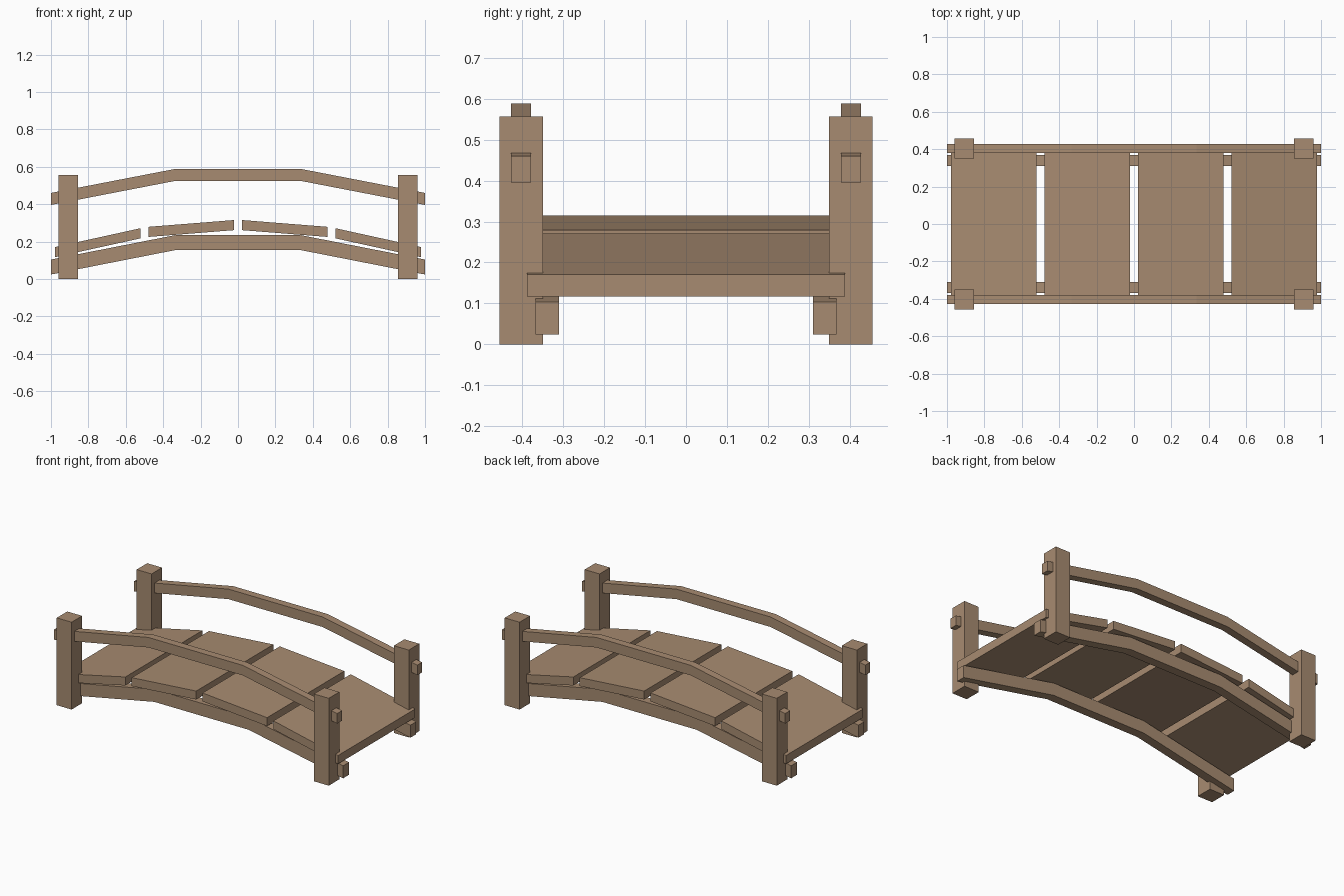
import bpy

if "Cube" in bpy.data.objects:
    bpy.data.objects.remove(bpy.data.objects["Cube"])

wood = bpy.data.materials.new("light brown wood")
wood.diffuse_color = (0.39, 0.26, 0.165, 1.0)
wood.use_nodes = True
wood.node_tree.nodes["Principled BSDF"].inputs["Base Color"].default_value = wood.diffuse_color


def extrude(name, profile, y0, y1):
    """Solid from a closed (x, z) profile, counter-clockwise seen from the front."""
    n = len(profile)
    verts = [(x, y, z) for y in (y0, y1) for x, z in profile]
    faces = [list(range(n)), list(range(2 * n - 1, n - 1, -1))]
    faces += [[(i + 1) % n, i, n + i, n + (i + 1) % n] for i in range(n)]
    mesh = bpy.data.meshes.new(name)
    mesh.from_pydata(verts, [], faces)
    mesh.materials.append(wood)
    obj = bpy.data.objects.new(name, mesh)
    bpy.context.collection.objects.link(obj)
    return obj


def strip(bottom, height):
    """Profile of a bar whose underside follows the points from left to right."""
    return bottom + [(x, z + height) for x, z in reversed(bottom)]


def arch(end_z, mid_z, height):
    return strip([(-1, end_z), (-0.333, mid_z), (0.333, mid_z), (1, end_z)], height)


for side, s in (("front", -1), ("back", 1)):
    # arched beam under the deck and arched handrail
    extrude(side + "_beam", arch(0.024, 0.155, 0.08), *sorted((s * 0.31, s * 0.368)))
    extrude(side + "_handrail", arch(0.396, 0.525, 0.064), *sorted((s * 0.379, s * 0.428)))
    # corner posts
    for end, e in (("left", -1), ("right", 1)):
        x0, x1 = sorted((e * 0.855, e * 0.96))
        extrude(f"{side}_{end}_post", strip([(x0, 0), (x1, 0)], 0.557),
                *sorted((s * 0.35, s * 0.456)))

# four tilted deck planks, mirrored about the middle
for end, e in (("left", -1), ("right", 1)):
    for part, xa, za, xb, zb in (("inner", 0.0225, 0.261, 0.4775, 0.225),
                                 ("outer", 0.5225, 0.217, 0.9775, 0.117)):
        bottom = sorted([(e * xa, za), (e * xb, zb)])
        extrude(f"{end}_{part}_plank", strip(bottom, 0.054), -0.389, 0.389)
